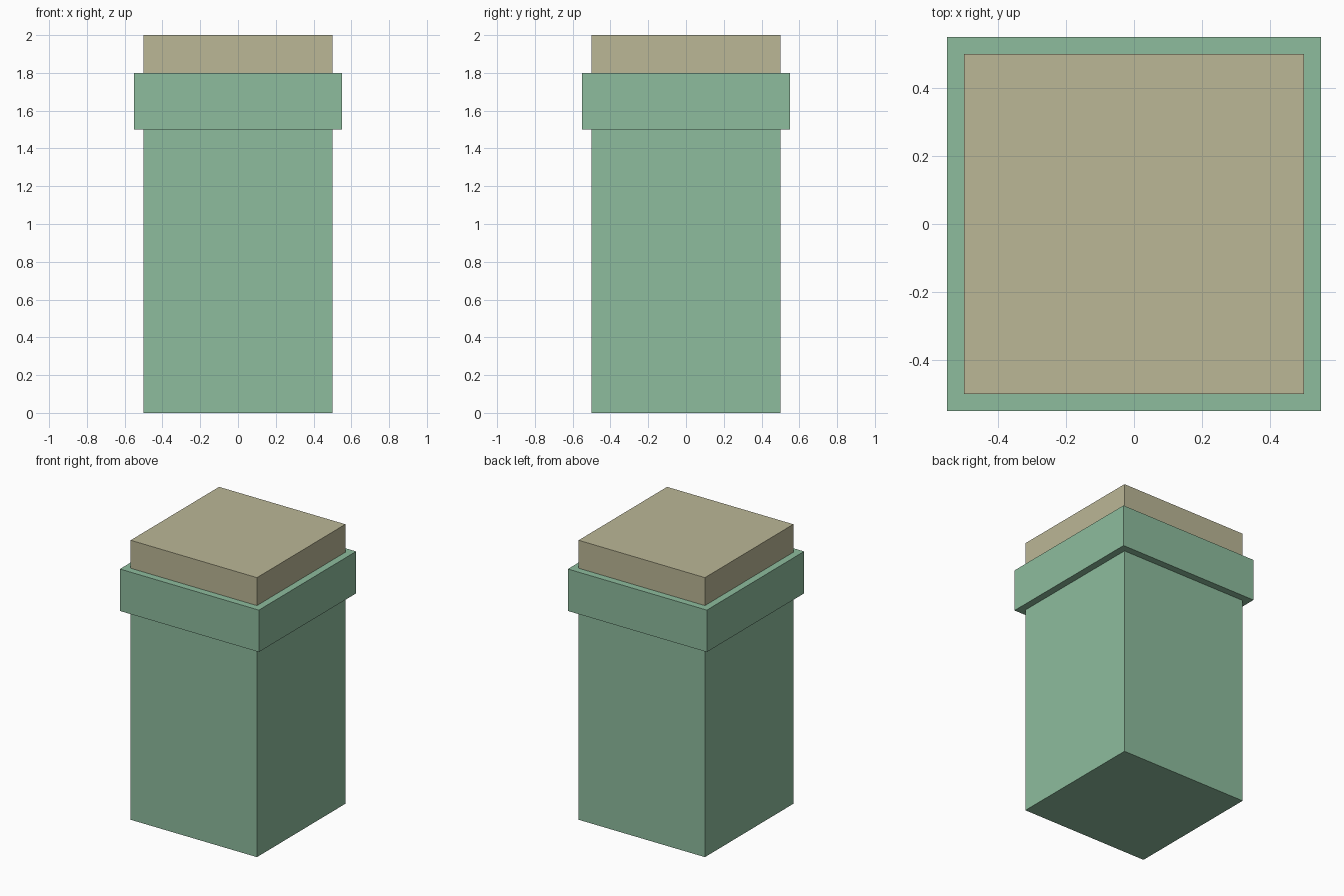
import bpy
import bmesh
from mathutils import Matrix

if "Cube" in bpy.data.objects:
    bpy.data.objects.remove(bpy.data.objects["Cube"])


def material(name, rgb):
    """Flat colour from 0-255 sRGB, stored as linear."""
    lin = [(c / 255 / 12.92) if c / 255 <= 0.04045 else ((c / 255 + 0.055) / 1.055) ** 2.4 for c in rgb]
    mat = bpy.data.materials.new(name)
    mat.diffuse_color = (*lin, 1.0)
    mat.use_nodes = True
    mat.node_tree.nodes["Principled BSDF"].inputs["Base Color"].default_value = mat.diffuse_color
    return mat


def box(name, half_width, z0, z1, mat):
    """Square block centred on the z axis, from z0 to z1."""
    mesh = bpy.data.meshes.new(name)
    bm = bmesh.new()
    size = Matrix.Diagonal((2 * half_width, 2 * half_width, z1 - z0, 1))
    bmesh.ops.create_cube(bm, size=1, matrix=Matrix.Translation((0, 0, (z0 + z1) / 2)) @ size)
    bm.to_mesh(mesh)
    bm.free()
    mesh.materials.append(mat)
    obj = bpy.data.objects.new(name, mesh)
    bpy.context.collection.objects.link(obj)
    return obj


green = material("soft green", (141, 188, 157))
tan = material("pale tan", (187, 183, 150))

# Pillar shaft, wider collar band, and top cap
box("shaft", 0.50, 0.0, 1.5, green)
box("collar", 0.55, 1.5, 1.8, green)
box("cap", 0.50, 1.8, 2.0, tan)
